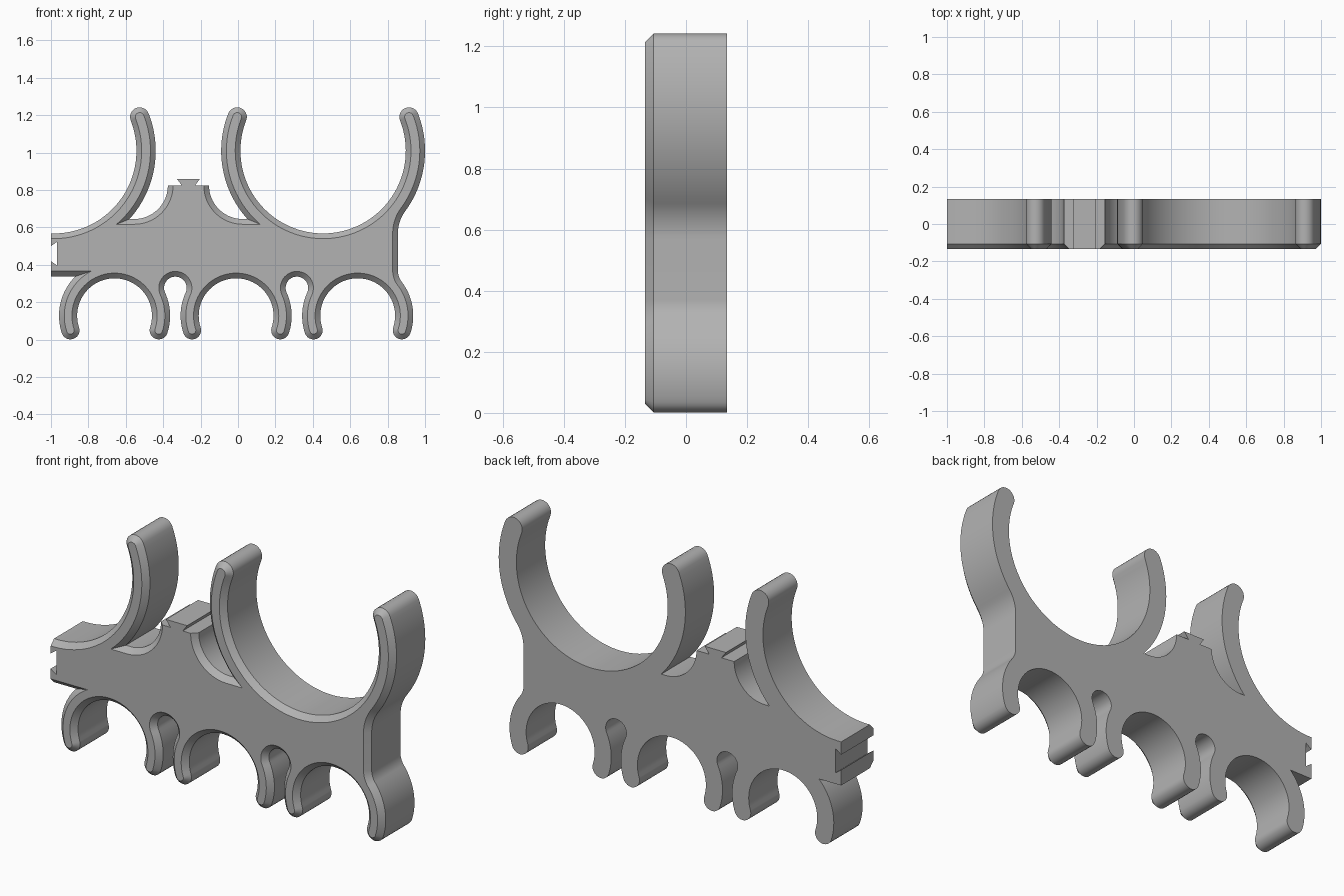
import bpy, bmesh
from math import sin, cos, asin, atan2, degrees, radians, sqrt

cube = bpy.data.objects.get("Cube")
if cube:
    bpy.data.objects.remove(cube)

# Main dimensions
HALF_DEPTH, CHAMFER = 0.134, 0.028
BIG_Z, BIG_IN, BIG_OUT, BIG_TIP = 1.01, 0.442, 0.545, 21.5
CLIP_Z, CLIP_IN, CLIP_OUT, CLIP_TIP = 0.128, 0.20, 0.297, 18.3
LEFT_X, RIGHT_X = -0.985, 0.455          # cradle centres
CLIPS = (0.64, -0.01, -0.66)             # clip centres, right to left
POST_X, POST_Z, FILLET = -0.265, 0.825, 0.18
WALL_X = 0.855
BULB = 0.0604                            # rounded slot end between clips


def arc(cx, cz, r, a0, a1, n=24):
    angles = [radians(a0 + (a1 - a0) * i / n) for i in range(n + 1)]
    return [(cx + r * cos(a), cz + r * sin(a)) for a in angles]


def tip(cx, cz, r_in, r_out, a, start, d):
    """Round arm end, swept half a turn clockwise."""
    mid, a_rad = (r_in + r_out) / 2, radians(a)
    return arc(cx + mid * cos(a_rad), cz + mid * sin(a_rad),
               (r_out - r_in) / 2 - d, start, start - 180, 12)


def outline(d):
    """Clockwise silhouette, pulled in by d along the bevelled edges."""
    big_in, big_out = BIG_IN + d, BIG_OUT - d
    clip_in, clip_out = CLIP_IN + d, CLIP_OUT - d
    floor = POST_Z - FILLET - d
    meet = degrees(asin((BIG_Z - floor) / big_out))

    # Left half cradle and its arm
    end = degrees(asin((1 + LEFT_X) / big_in))
    pts = arc(LEFT_X, BIG_Z, big_in, 270 - end, 360 + BIG_TIP, 40)
    pts += tip(LEFT_X, BIG_Z, BIG_IN, BIG_OUT, BIG_TIP, 180 + BIG_TIP, d)
    pts += arc(LEFT_X, BIG_Z, big_out, BIG_TIP, -meet)

    # Post with dovetail tongue
    pts += arc(POST_X - 0.29, POST_Z, FILLET + d, -90, 0, 16)
    pts += [(POST_X - 0.036, POST_Z), (POST_X - 0.062, 0.86),
            (POST_X + 0.062, 0.86), (POST_X + 0.036, POST_Z)]
    pts += arc(POST_X + 0.29, POST_Z, FILLET + d, 180, 270, 16)

    # Right full cradle
    pts += arc(RIGHT_X, BIG_Z, big_out, 180 + meet, 180 - BIG_TIP)
    pts += tip(RIGHT_X, BIG_Z, BIG_IN, BIG_OUT, 180 - BIG_TIP, 180 - BIG_TIP, d)
    pts += arc(RIGHT_X, BIG_Z, big_in, 180 - BIG_TIP, 360 + BIG_TIP, 64)
    pts += tip(RIGHT_X, BIG_Z, BIG_IN, BIG_OUT, BIG_TIP, 180 + BIG_TIP, d)

    # Right side wall, blended into cradle and clip
    up_r, low_r = 0.2, 0.1
    dx = WALL_X + up_r - RIGHT_X
    up = sqrt((BIG_OUT + up_r) ** 2 - dx ** 2)
    up_a = degrees(atan2(up, dx))
    pts += arc(RIGHT_X, BIG_Z, big_out, BIG_TIP, -up_a)
    pts += arc(WALL_X + up_r, BIG_Z - up, up_r + d, 180 - up_a, 180, 12)
    dx = WALL_X + low_r - CLIPS[0]
    low = sqrt((CLIP_OUT + low_r) ** 2 - dx ** 2)
    start = degrees(atan2(low, dx))
    pts += arc(WALL_X + low_r, CLIP_Z + low, low_r + d, 180, 180 + start, 12)

    # Three clips with round-ended slots between them
    half = (CLIPS[0] - CLIPS[1]) / 2
    rise = sqrt((CLIP_OUT + BULB) ** 2 - half ** 2)
    bulb_a = degrees(atan2(rise, half))
    base = 0.338 + d
    for i, cx in enumerate(CLIPS):
        last = i == len(CLIPS) - 1
        stop = degrees(asin((base - CLIP_Z) / clip_out)) if last else bulb_a
        pts += arc(cx, CLIP_Z, clip_out, start, -CLIP_TIP, 16)
        pts += tip(cx, CLIP_Z, CLIP_IN, CLIP_OUT, -CLIP_TIP, -CLIP_TIP, d)
        pts += arc(cx, CLIP_Z, clip_in, -CLIP_TIP, 180 + CLIP_TIP, 48)
        pts += tip(cx, CLIP_Z, CLIP_IN, CLIP_OUT, 180 + CLIP_TIP, CLIP_TIP, d)
        pts += arc(cx, CLIP_Z, clip_out, 180 + CLIP_TIP, 180 - stop, 16)
        if not last:
            pts += arc(cx - half, CLIP_Z + rise, BULB + d, -bulb_a, 180 + bulb_a)
        start = bulb_a

    # Left end with dovetail groove
    pts += [(-1, base), (-1, 0.42), (-0.967, 0.396), (-0.967, 0.524), (-1, 0.5)]

    # Drop repeated joints, judged on the plain outline so rings match
    return pts


plain, inset = outline(0), outline(CHAMFER)
keep = [i for i, p in enumerate(plain)
        if abs(p[0] - plain[i - 1][0]) + abs(p[1] - plain[i - 1][1]) > 1e-5]

# Loft back, front-edge and bevelled front rings
bm = bmesh.new()
rings = []
for pts, y in ((plain, HALF_DEPTH), (plain, CHAMFER - HALF_DEPTH), (inset, -HALF_DEPTH)):
    rings.append([bm.verts.new((pts[i][0], y, pts[i][1])) for i in keep])
for a, b in zip(rings, rings[1:]):
    for i in range(len(a)):
        bm.faces.new((a[i - 1], a[i], b[i], b[i - 1]))
bm.faces.new(rings[0])
bm.faces.new(rings[-1])
bmesh.ops.recalc_face_normals(bm, faces=bm.faces)
mesh = bpy.data.meshes.new("clip_holder")
bm.to_mesh(mesh)
bm.free()

holder = bpy.data.objects.new("clip_holder", mesh)
bpy.context.collection.objects.link(holder)

# Plain grey plastic
grey = bpy.data.materials.new("grey_plastic")
grey.use_nodes = True
colour = (0.45, 0.45, 0.45, 1)
grey.diffuse_color = colour
grey.node_tree.nodes["Principled BSDF"].inputs["Base Color"].default_value = colour
mesh.materials.append(grey)

bpy.ops.object.select_all(action="DESELECT")
holder.select_set(True)
bpy.context.view_layer.objects.active = holder
bpy.ops.object.shade_smooth_by_angle(angle=radians(25))
